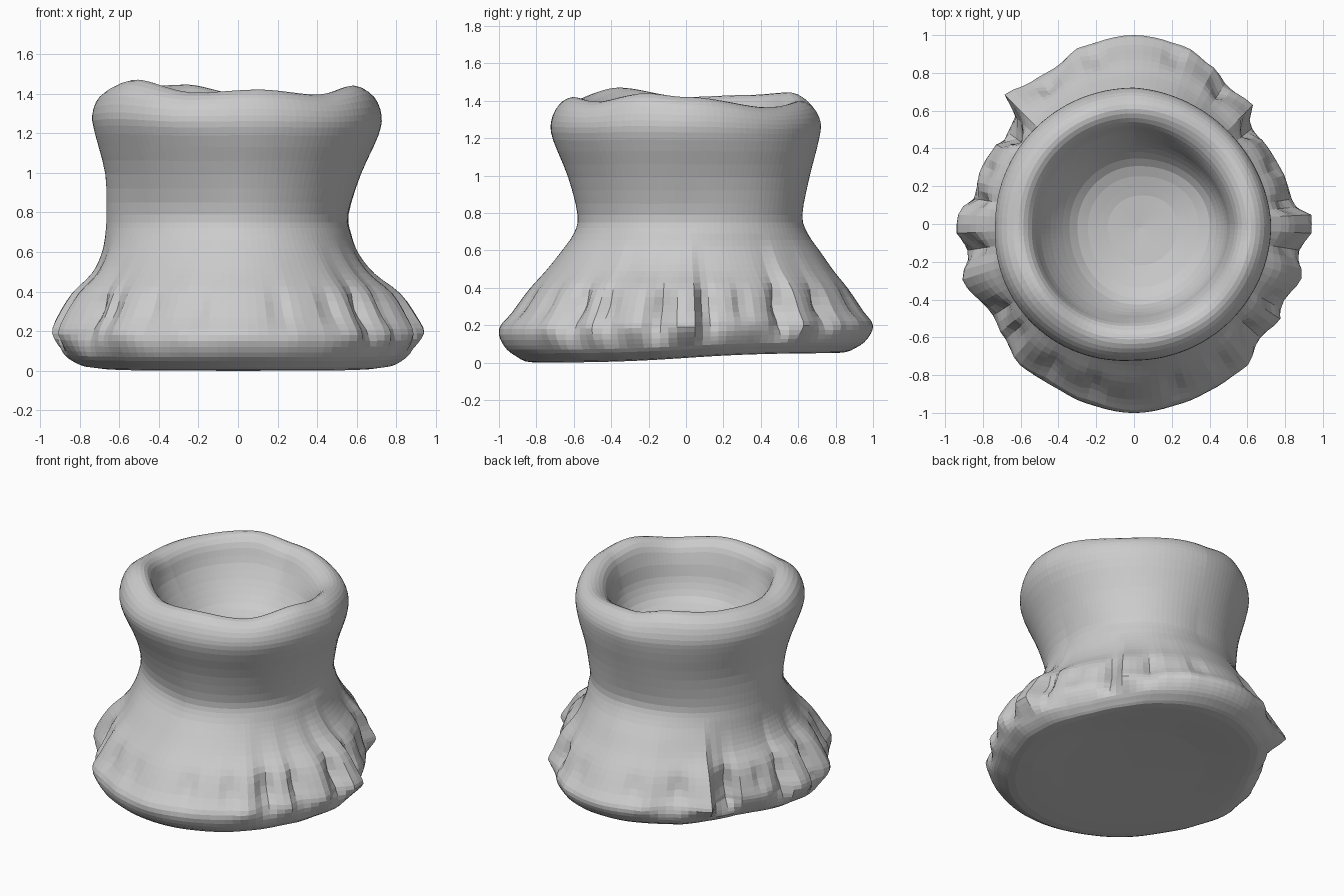
import bpy, bmesh, math

if "Cube" in bpy.data.objects:
    bpy.data.objects.remove(bpy.data.objects["Cube"])

SEGS, STEPS = 120, 3

# Profile rows: z, radius towards +x, +y, -x, -y, fold strength, rim-wave strength
PROFILE = [
    (.045, .45, .45, .45, .45, 0, 0),
    (.035, .74, .80, .74, .80, .5, 0),
    (.065, .84, .90, .845, .90, .8, 0),
    (.12, .90, .965, .905, .97, .95, 0),
    (.20, .94, 1.0, .94, 1.0, 1, 0),
    (.28, .905, .95, .915, .93, .85, 0),
    (.40, .82, .87, .84, .84, .5, 0),
    (.50, .69, .79, .74, .75, .25, 0),
    (.60, .61, .72, .69, .67, .1, 0),
    (.70, .57, .65, .67, .60, 0, 0),
    (.80, .555, .62, .665, .58, 0, 0),
    (1.0, .62, .66, .67, .63, 0, 0),
    (1.2, .71, .71, .72, .71, 0, .1),
    (1.3, .725, .72, .735, .72, 0, .3),
    (1.39, .69, .68, .70, .68, 0, .8),
    (1.43, .62, .61, .61, .61, 0, 1),
    (1.39, .55, .54, .54, .54, 0, .9),
    (1.28, .51, .49, .49, .50, 0, .4),
    (1.16, .47, .42, .42, .46, 0, .1),
    (1.05, .38, .32, .32, .38, 0, 0),
    (1.0, .2, .17, .17, .2, 0, 0),
]

# Gathered hem seen from above
HEM = [(.94, .05), (.83, .11), (.8, .25), (.7, .42), (.6, .5), (.63, .63), (.5, .72),
       (.42, .83), (.25, .95), (0, 1), (-.28, .94), (-.42, .82), (-.55, .75),
       (-.69, .68), (-.62, .55), (-.63, .45), (-.73, .42), (-.82, .28), (-.83, .13),
       (-.93, .08), (-.94, -.05), (-.86, -.15), (-.91, -.29), (-.74, -.48),
       (-.7, -.58), (-.6, -.75), (-.42, -.86), (-.25, -.95), (0, -1), (.25, -.95),
       (.42, -.87), (.6, -.75), (.66, -.6), (.78, -.5), (.78, -.42), (.89, -.28),
       (.86, -.15), (.94, -.05)]
HEM_POLAR = [(math.degrees(math.atan2(y, x)) % 360, math.hypot(x, y)) for x, y in HEM]

# Rim height offsets by angle
RIM = [(0, 0), (45, -.055), (90, -.02), (115, .025), (150, .01), (180, 0), (215, .05),
       (250, -.015), (280, 0), (310, -.025), (340, .02)]

# Creases running up the skirt: angle, depth
CREASES = [(7, .05), (-8, .05), (22, .03), (40, .04), (58, .04), (76, .025), (103, .025),
           (122, .04), (143, .05), (160, .03), (173, .05), (188, .05), (213, .04),
           (223, .04), (240, .03), (256, .025), (284, .025), (302, .03), (317, .05), (330, .04)]


def around(table, deg):
    """Smooth periodic lookup of (angle, value) pairs."""
    deg %= 360
    pts = sorted(table)
    pts = [(pts[-1][0] - 360, pts[-1][1])] + pts + [(pts[0][0] + 360, pts[0][1])]
    for (a, v), (b, w) in zip(pts, pts[1:]):
        if a <= deg <= b:
            t = (deg - a) / (b - a)
            t = t * t * (3 - 2 * t)
            return v + (w - v) * t


def spline(rows, steps):
    """Catmull-Rom refinement of the profile rows."""
    out = []
    for i in range(len(rows) - 1):
        p = [rows[max(0, min(len(rows) - 1, i + k))] for k in (-1, 0, 1, 2)]
        for s in range(steps):
            t = s / steps
            out.append([.5 * (2 * b + (c - a) * t + (2 * a - 5 * b + 4 * c - d) * t * t
                              + (3 * b - a - 3 * c + d) * t ** 3) for a, b, c, d in zip(*p)])
    return out + [list(rows[-1])]


def radius(row, c, s):
    rx, ry = (row[1] if c > 0 else row[3]), (row[2] if s > 0 else row[4])
    return rx * c * c + ry * s * s


# Sharp hem outline, and a smoothed one for the underside
SHARP = [around(HEM_POLAR, 360 * i / SEGS) for i in range(SEGS)]
SOFT = [.015 + sum(SHARP[(i + k) % SEGS] for k in range(-4, 5)) / 9 for i in range(SEGS)]


def ring_point(row, i):
    deg = 360 * i / SEGS
    c, s = math.cos(math.radians(deg)), math.sin(math.radians(deg))
    z, fold, wave = row[0], row[5], row[6]
    sharp = min(1, max(0, (z - .1) / .1))
    hem = SOFT[i] + (SHARP[i] - SOFT[i]) * sharp
    r = radius(row, c, s) + fold * (hem - radius(PROFILE[4], c, s))
    # the waist leans to the back right, the rim a little to the front left
    lean = .03 * math.exp(-((z - .8) / .17) ** 2) - .025 * math.exp(-((z - 1.3) / .15) ** 2)
    r += lean * c * s * 2 * (1 if c > 0 else -1) * (c * s > 0)
    # creases are deepest just above the hem
    if .16 < z < .65 and fold > 0:
        lift = math.exp(-((z - .32) / .09) ** 2)
        for a, d in CREASES:
            diff = (deg - a + 180) % 360 - 180
            r -= d * lift * math.exp(-(diff / 3.2) ** 2)
    # slight step in the underside, wavy rim
    z += .03 * math.tanh(2.5 * r * s) * max(0, 1 - z / .3) + wave * around(RIM, deg)
    return (r * c, r * s, z)


# Flared pot with gathered skirt, rolled rim and bowl inside
bm = bmesh.new()
rings = [[bm.verts.new(ring_point(row, i)) for i in range(SEGS)]
         for row in spline(PROFILE, STEPS)]
# shift the bowl floor slightly off centre
for ring, k in zip(rings[-3 * STEPS:], range(1, 3 * STEPS + 1)):
    for v in ring:
        v.co.x += .03 * k / (3 * STEPS)
        v.co.y -= .02 * k / (3 * STEPS)
for lo, hi in zip(rings, rings[1:]):
    for i in range(SEGS):
        j = (i + 1) % SEGS
        bm.faces.new((lo[i], lo[j], hi[j], hi[i]))
for ring, co in ((rings[0], (0, 0, .05)), (rings[-1], (.03, -.02, .985))):
    centre = bm.verts.new(co)
    for i in range(SEGS):
        bm.faces.new((ring[i], ring[(i + 1) % SEGS], centre))
bmesh.ops.recalc_face_normals(bm, faces=bm.faces)
low = min(v.co.z for v in bm.verts)
bmesh.ops.translate(bm, verts=bm.verts, vec=(0, 0, -low))

mesh = bpy.data.meshes.new("flared_pot")
bm.to_mesh(mesh)
bm.free()
bpy.context.collection.objects.link(bpy.data.objects.new("flared_pot", mesh))
